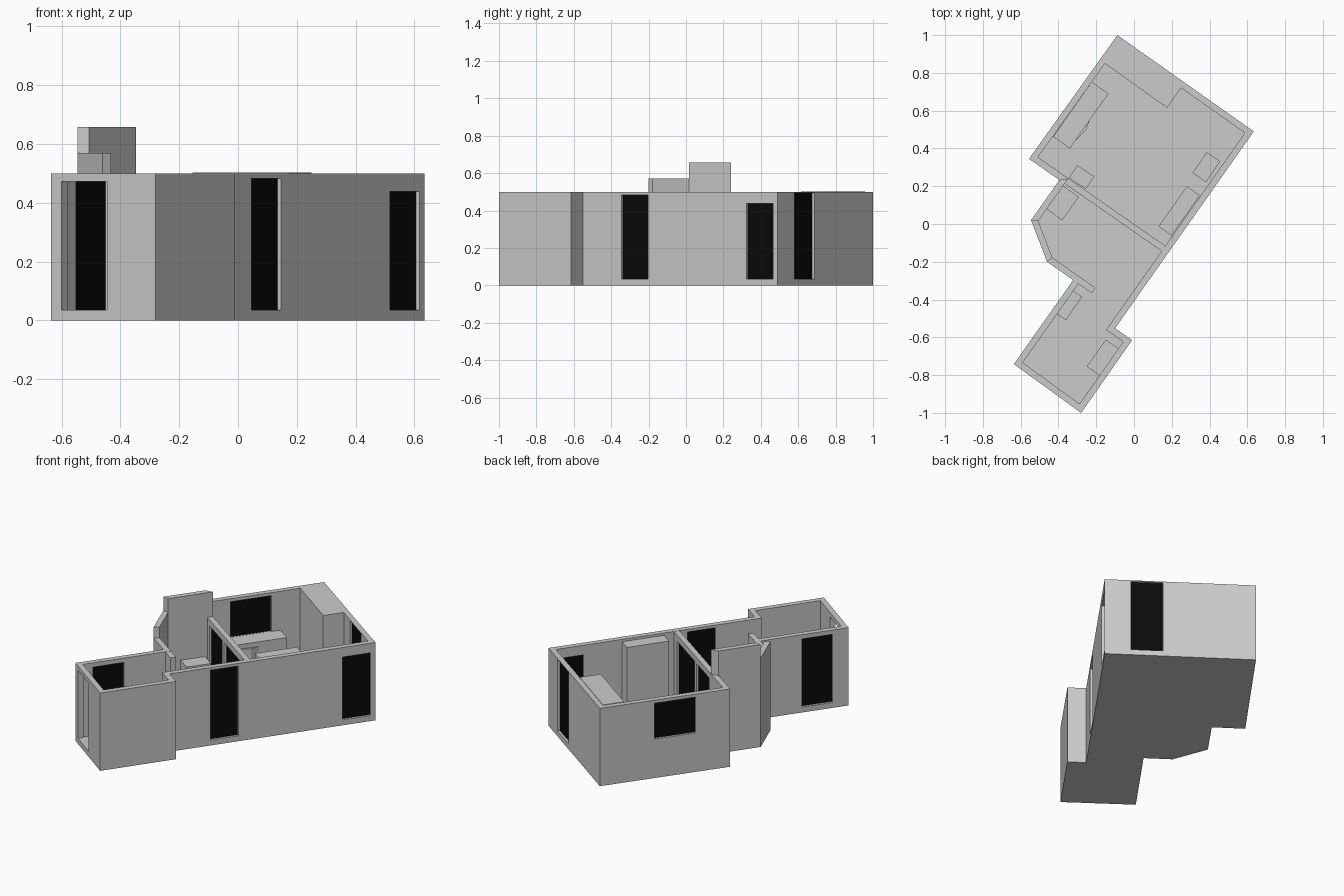
import bpy, bmesh
from mathutils import Vector as V

if "Cube" in bpy.data.objects:
    bpy.data.objects.remove(bpy.data.objects["Cube"])

T, TOP, FLOOR = 0.034, 0.5, 0.033

black = bpy.data.materials.new("dark_glass")
black.diffuse_color = (0.003, 0.003, 0.003, 1)
black.use_nodes = True
black.node_tree.nodes["Principled BSDF"].inputs["Base Color"].default_value = black.diffuse_color


def prism(name, pts, z0, z1, mat=None):
    """Upright solid from a plan outline."""
    bm = bmesh.new()
    f = bm.faces.new([bm.verts.new((p[0], p[1], z0)) for p in pts])
    up = bmesh.ops.extrude_face_region(bm, geom=[f])["geom"]
    bmesh.ops.translate(bm, vec=(0, 0, z1 - z0),
                        verts=[e for e in up if isinstance(e, bmesh.types.BMVert)])
    bmesh.ops.recalc_face_normals(bm, faces=bm.faces)
    me = bpy.data.meshes.new(name)
    bm.to_mesh(me)
    bm.free()
    if mat:
        me.materials.append(mat)
    ob = bpy.data.objects.new(name, me)
    bpy.context.collection.objects.link(ob)
    return ob


def box(name, p, q, depth, z0, z1, mat=None, inset=0.0):
    """Box along plan line p-q, growing to the left of it by depth."""
    p, q = V(p), V(q)
    d = (q - p).normalized()
    n = V((-d.y, d.x))
    p, q = p + n * inset, q + n * inset
    return prism(name, [p, q, q + n * depth, p + n * depth], z0, z1, mat)


def cut(target, cutter):
    m = target.modifiers.new("opening", 'BOOLEAN')
    m.operation, m.solver, m.object = 'DIFFERENCE', 'EXACT', cutter
    bpy.context.view_layer.objects.active = target
    bpy.ops.object.modifier_apply(modifier=m.name)
    bpy.data.objects.remove(cutter)


def inset_outline(pts, t):
    out = []
    for i, p in enumerate(pts):
        a = (p - pts[i - 1]).normalized()
        b = (pts[(i + 1) % len(pts)] - p).normalized()
        na, nb = V((-a.y, a.x)), V((-b.y, b.x))
        out.append(p + (na + nb) * t / (1 + na.dot(nb)))
    return out


# Plan corners, counter-clockwise
E, D, C, B, A = V((-.28, -1)), V((-.01, -.615)), V((-.1, -.552)), V((.634, .49)), V((-.088, 1))
K, J, I, H = V((-.556, .345)), V((-.395, .233)), V((-.545, .02)), V((-.46, -.2))
G, F = V((-.322, -.297)), V((-.636, -.742))
plan = [E, D, C, B, A, K, J, I, H, G, F]
inner = inset_outline(plan, T)

# Floor and outer walls
walls = prism("outer_walls", plan, 0, TOP)
cut(walls, prism("room_cutter", inner, FLOOR, TOP + .2))

# Raised wall sections of the bay
prism("raised_bay_wall", [J, I, inner[7], inner[6]], TOP, .658)
prism("raised_bay_side", [I, H, inner[8], inner[7]], TOP, .57)

# Windows and doorway: wall ends, range along the wall, heights, glazed
openings = [
    ("side_window_near", C, B, .198, .335, .035, .483, True),
    ("side_window_far", C, B, .84, .977, .035, .438, True),
    ("back_window", B, A, .175, .385, .035, .494, True),
    ("wide_window", A, K, .42, .735, .25, .48, True),
    ("left_window", G, F, .47, .82, .035, .472, True),
    ("front_doorway", F, E, .10, .535, .035, .472, False),
]
for name, p, q, t0, t1, z0, z1, glazed in openings:
    a, b = p.lerp(q, t0), p.lerp(q, t1)
    cut(walls, box("opening_cutter", a, b, T + .02, z0, z1, inset=-.01))
    if glazed:
        box(name, a, b, .008, z0, z1, black, inset=.015)

# Partition with two dark door panels
run = (J - K).normalized()
part_end = J + run * .675
partition = box("partition", J, part_end, T, FLOOR, TOP - .001)
for i, (t0, t1) in enumerate([(.1, .53), (.58, .9)]):
    a, b = J.lerp(part_end, 1 - t1), J.lerp(part_end, 1 - t0)
    cut(partition, box("door_cutter", a, b, T + .02, .035, .46, inset=-.01))
    box(f"partition_door_{i + 1}", a, b, .008, .035, .46, black, inset=.013)

# Short stub wall
box("stub_wall", G, G + (G - H).normalized() * .12, T, FLOOR, TOP - .001)

# Built-in furniture
box("wardrobe", (-.155, .85), (.175, .615), .13, FLOOR, .503)
box("tall_cabinet", (.13, -.013), (.28, .2), -.084, FLOOR, .487)
box("counter", (-.34, .40), (-.135, .69), .108, FLOOR, .25)
prism("counter_door", [(-.31, .44), (-.255, .495), (-.225, .575)], FLOOR, .22)
box("bedside_unit", (.31, .27), (.385, .38), -.086, FLOOR, .2)
box("partition_unit", (-.345, .245), (-.255, .185), .08, FLOOR, .25)
box("bay_unit", (-.38, .02), (-.292, .143), .105, FLOOR, .25)
box("left_room_unit", (-.36, -.51), (-.275, -.385), .063, FLOOR, .2)
box("right_room_unit", (-.25, -.755), (-.15, -.612), -.085, FLOOR, .2)
